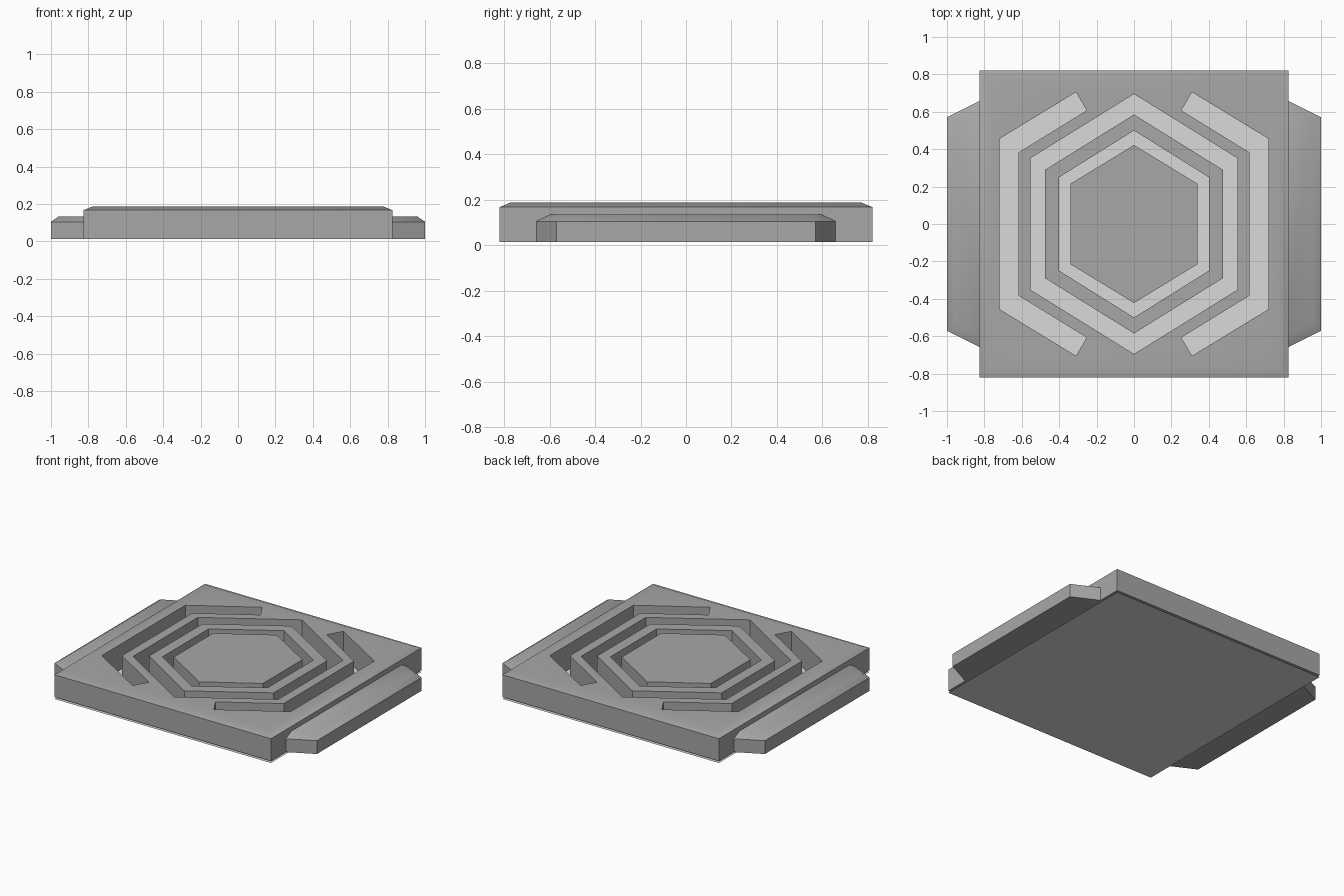
import bpy, bmesh

if "Cube" in bpy.data.objects:
    bpy.data.objects.remove(bpy.data.objects["Cube"])

BOTTOM = 0.013          # underside of the raised blocks
HALF_X, HALF_Y = 0.825, 0.82


def material(name, value):
    m = bpy.data.materials.new(name)
    m.diffuse_color = (value, value, value, 1)
    m.use_nodes = True
    m.node_tree.nodes["Principled BSDF"].inputs["Base Color"].default_value = m.diffuse_color
    return m


GREY = material("mid grey", 0.39)
LIGHT = material("light grey", 0.70)


def add_object(name, bm, mat=None):
    bmesh.ops.recalc_face_normals(bm, faces=bm.faces)
    mesh = bpy.data.meshes.new(name)
    bm.to_mesh(mesh)
    bm.free()
    if mat:
        mesh.materials.append(mat)
    obj = bpy.data.objects.new(name, mesh)
    bpy.context.collection.objects.link(obj)
    return obj


def stack(loops):
    """Solid through stacked (outline, height) loops with flat caps."""
    bm = bmesh.new()
    rows = [[bm.verts.new((x, y, z)) for x, y in pts] for pts, z in loops]
    n = len(rows[0])
    for a, b in zip(rows, rows[1:]):
        for i in range(n):
            j = (i + 1) % n
            bm.faces.new((a[i], a[j], b[j], b[i]))
    bm.faces.new(rows[0][::-1])
    bm.faces.new(rows[-1])
    return bm


def strip(bm, pairs, closed):
    """Tall channel solid following pairs of inner and outer points."""
    rows = []
    for (ix, iy), (ox, oy) in pairs:
        rows.append([bm.verts.new(p) for p in (
            (ix, iy, -0.1), (ix, iy, 0.4), (ox, oy, 0.4), (ox, oy, -0.1))])
    count = len(rows)
    for i in range(count if closed else count - 1):
        a, b = rows[i], rows[(i + 1) % count]
        for k in range(4):
            m = (k + 1) % 4
            bm.faces.new((a[k], a[m], b[m], b[k]))
    if not closed:
        bm.faces.new(rows[0])
        bm.faces.new(rows[-1][::-1])


def rect(hx, hy):
    return [(-hx, -hy), (hx, -hy), (hx, hy), (-hx, hy)]


def hexagon(x, corner_y, tip_y):
    return [(0, tip_y), (-x, corner_y), (-x, -corner_y),
            (0, -tip_y), (x, -corner_y), (x, corner_y)]


def smooth(obj):
    bpy.ops.object.select_all(action='DESELECT')
    obj.select_set(True)
    bpy.context.view_layer.objects.active = obj
    bpy.ops.object.shade_smooth_by_angle(angle=0.6)


# Main slab with a shallow bevelled top edge
slab = add_object("slab", stack([
    (rect(HALF_X, HALF_Y), BOTTOM),
    (rect(HALF_X, HALF_Y), 0.167),
    (rect(HALF_X - 0.048, HALF_Y - 0.048), 0.187)]), GREY)

# Channels: two hexagonal rings and two open brackets
bm = bmesh.new()
strip(bm, list(zip(hexagon(0.34, 0.215, 0.422), hexagon(0.40, 0.25, 0.50))), True)
strip(bm, list(zip(hexagon(0.475, 0.29, 0.585), hexagon(0.553, 0.352, 0.695))), True)
for s in (-1, 1):
    half = [((s * 0.253, 0.607), (s * 0.31, 0.705)),
            ((s * 0.617, 0.383), (s * 0.72, 0.455))]
    mirrored = [((ix, -iy), (ox, -oy)) for (ix, iy), (ox, oy) in reversed(half)]
    strip(bm, half + mirrored, False)
cutter = add_object("channel_cutter", bm)
cutter.hide_render = True

# Cut the channels right through the slab
cut = slab.modifiers.new("channels", 'BOOLEAN')
cut.operation = 'DIFFERENCE'
cut.solver = 'EXACT'
cut.object = cutter
bpy.context.view_layer.objects.active = slab
bpy.ops.object.modifier_apply(modifier=cut.name)
bpy.data.objects.remove(cutter)
smooth(slab)
slab.modifiers.new("flat_top_shading", 'WEIGHTED_NORMAL').keep_sharp = True

# Lower side tabs with tapered ends and bevelled tops
for s, side in ((-1, "left"), (1, "right")):
    base = [(s * 0.80, -0.67), (s * 1.0, -0.57), (s * 1.0, 0.57), (s * 0.80, 0.67)]
    top = [(s * 0.80, -0.61), (s * 0.958, -0.53), (s * 0.958, 0.53), (s * 0.80, 0.61)]
    smooth(add_object(side + "_tab", stack([
        (base, BOTTOM), (base, 0.105), (top, 0.134)]), GREY))

# Thin light sheet under the slab, seen through the channels
bm = bmesh.new()
bm.faces.new([bm.verts.new((x, y, 0)) for x, y in rect(HALF_X, HALF_Y)])
add_object("base_sheet", bm, LIGHT)
